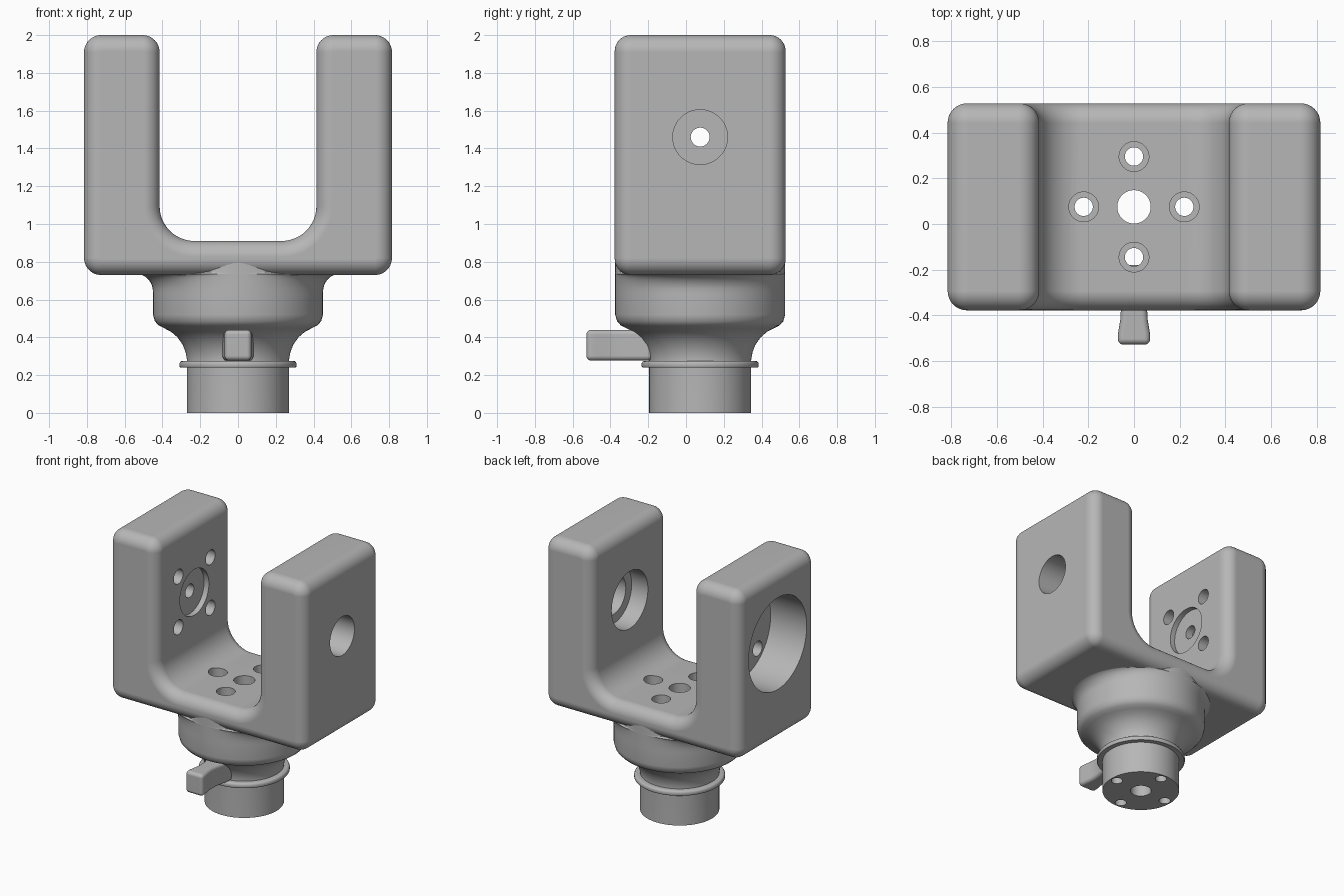
import bpy, bmesh, math
from mathutils import Vector

cube = bpy.data.objects.get("Cube")
if cube:
    bpy.data.objects.remove(cube, do_unlink=True)

CY = 0.075          # y of the stem axis and yoke middle
AXLE_Z = 1.46       # height of the cross axis
HALF_DEPTH = 0.4525

metal = bpy.data.materials.new("grey metal")
metal.use_nodes = True
GREY = (0.47, 0.47, 0.47, 1)
metal.diffuse_color = GREY
metal.node_tree.nodes["Principled BSDF"].inputs["Base Color"].default_value = GREY


def make_object(name, bm):
    bmesh.ops.recalc_face_normals(bm, faces=bm.faces)
    mesh = bpy.data.meshes.new(name)
    bm.to_mesh(mesh)
    bm.free()
    mesh.materials.append(metal)
    obj = bpy.data.objects.new(name, mesh)
    bpy.context.collection.objects.link(obj)
    return obj


def loft(name, rings):
    """Skin equal-sized closed rings and cap both ends."""
    bm = bmesh.new()
    loops = [[bm.verts.new(p) for p in ring] for ring in rings]
    n = len(loops[0])
    for a, b in zip(loops, loops[1:]):
        for i in range(n):
            j = (i + 1) % n
            bm.faces.new((a[i], a[j], b[j], b[i]))
    bm.faces.new(loops[0])
    bm.faces.new(loops[-1])
    return make_object(name, bm)


def circle_ring(r, z, flare=0, n=96):
    """Ring around the stem axis, optionally widened sideways only."""
    ring = []
    for i in range(n):
        a = math.tau * i / n
        rr = r + flare * math.cos(a) ** 2
        ring.append((rr * math.cos(a), CY + rr * math.sin(a), z))
    return ring


def cylinder(axis, start, end, r, u, v, n=48):
    """Cutter along x (u, v = y, z) or along z (u, v = x, y)."""
    rings = []
    for t in (start, end):
        pts = []
        for i in range(n):
            a = math.tau * i / n
            p, q = u + r * math.cos(a), v + r * math.sin(a)
            pts.append((t, p, q) if axis == "x" else (p, q, t))
        rings.append(pts)
    return loft("hole_cutter", rings)


def apply_modifier(obj, mod):
    bpy.context.view_layer.objects.active = obj
    bpy.ops.object.modifier_apply(modifier=mod.name)


def cut(obj, cutters):
    for c in cutters:
        mod = obj.modifiers.new("hole", "BOOLEAN")
        mod.operation = "DIFFERENCE"
        mod.solver = "EXACT"
        mod.object = c
        apply_modifier(obj, mod)


def smooth(obj, angle=35):
    bpy.ops.object.select_all(action="DESELECT")
    obj.select_set(True)
    bpy.context.view_layer.objects.active = obj
    bpy.ops.object.shade_smooth_by_angle(angle=math.radians(angle))
    mod = obj.modifiers.new("weighted normals", "WEIGHTED_NORMAL")
    mod.keep_sharp = True


# Yoke: rounded U outline, inset towards its front and back faces
def u_outline(inset, y):
    R, C = 0.09, 0.185
    corners = [
        (0.815 - R, 0.73 + R, -90, 0, R - inset),
        (0.815 - R, 2 - R, 0, 90, R - inset),
        (0.415 + R, 2 - R, 90, 180, R - inset),
        (0.415 - C, 0.91 + C, 0, -90, C + inset),
    ]
    half = []
    for cx, cz, a0, a1, r in corners:
        for i in range(13):
            a = math.radians(a0 + (a1 - a0) * i / 12)
            half.append((cx + r * math.cos(a), y, cz + r * math.sin(a)))
    return half + [(-x, yy, z) for x, yy, z in reversed(half)]


EDGE, STEPS = 0.085, 10
edge_steps = []
for i in range(STEPS + 1):
    a = math.pi / 2 * i / STEPS
    edge_steps.append((EDGE * (1 - math.sin(a)),
                       HALF_DEPTH - EDGE * (1 - math.cos(a))))
rings = [u_outline(d, CY - h) for d, h in edge_steps]
rings += [u_outline(d, CY + h) for d, h in reversed(edge_steps)]
yoke = loft("yoke", rings)

# Stem: neck, concave flare, round body, and sideways fillet under the yoke
profile = [(0.27, 0), (0.27, 0.28), (0.277, 0.32), (0.292, 0.36), (0.32, 0.4),
           (0.355, 0.43), (0.39, 0.448), (0.42, 0.463), (0.44, 0.485),
           (0.45, 0.52), (0.45, 0.63)]
stem_rings = [circle_ring(r, z) for r, z in profile]
for i in range(1, 9):
    a = math.pi / 2 * i / 8
    stem_rings.append(circle_ring(0.45, 0.64 + 0.095 * math.sin(a),
                                  0.085 * (1 - math.cos(a))))
stem_rings += [circle_ring(0.45, 0.745), circle_ring(0.45, 0.82)]
stem = loft("stem", stem_rings)

# Vertical bores through floor and stem
bores = [cylinder("z", -0.1, 1.1, 0.073, 0, CY)]
for dx, dy in ((1, 0), (-1, 0), (0, 1), (0, -1)):
    x, y = 0.22 * dx, CY + 0.22 * dy
    bores.append(cylinder("z", -0.1, 1.1, 0.04, x, y))
    bores.append(cylinder("z", 0.6, 1.1, 0.065, x, y))

# Cross bores in the two arms
arm_holes = [
    cylinder("x", 0.3, 0.95, 0.145, CY, AXLE_Z, 64),
    cylinder("x", 0.3, 0.55, 0.215, CY, AXLE_Z, 64),
    cylinder("x", -0.95, -0.515, 0.345, CY, AXLE_Z, 96),
    cylinder("x", -0.455, -0.3, 0.172, CY, AXLE_Z, 64),
    cylinder("x", -0.7, -0.3, 0.05, CY, AXLE_Z),
]
for sy in (-1, 1):
    for sz in (-1, 1):
        arm_holes.append(cylinder("x", -0.7, -0.3, 0.055,
                                  CY + 0.19 * sy, AXLE_Z + 0.19 * sz))

cut(yoke, bores + arm_holes)
cut(stem, bores)
for c in bores + arm_holes:
    bpy.data.objects.remove(c, do_unlink=True)
smooth(yoke)
smooth(stem)

# Thin collar around the neck, hollow so the bores stay clear
collar_section = [(0.262, 0.24), (0.305, 0.24), (0.31, 0.246), (0.31, 0.262),
                  (0.304, 0.272), (0.295, 0.276), (0.262, 0.276)]
bm = bmesh.new()
loops = [[bm.verts.new(p) for p in circle_ring(r, z)] for r, z in collar_section]
for a, b in zip(loops, loops[1:] + loops[:1]):
    for i in range(len(a)):
        j = (i + 1) % len(a)
        bm.faces.new((a[i], a[j], b[j], b[i]))
smooth(make_object("collar", bm), 50)

# Waisted index tab on the front of the neck
side = [(0.072, -0.527), (0.07, -0.48), (0.06, -0.42), (0.057, -0.37),
        (0.06, -0.32), (0.075, -0.26), (0.085, -0.18)]
outline = side + [(-x, y) for x, y in reversed(side)]
tab = loft("index_tab", [[(x, y, z) for x, y in outline] for z in (0.277, 0.44)])
bevel = tab.modifiers.new("rounding", "BEVEL")
bevel.width = 0.025
bevel.segments = 5
bevel.limit_method = "ANGLE"
bevel.angle_limit = math.radians(40)
apply_modifier(tab, bevel)
smooth(tab, 40)
